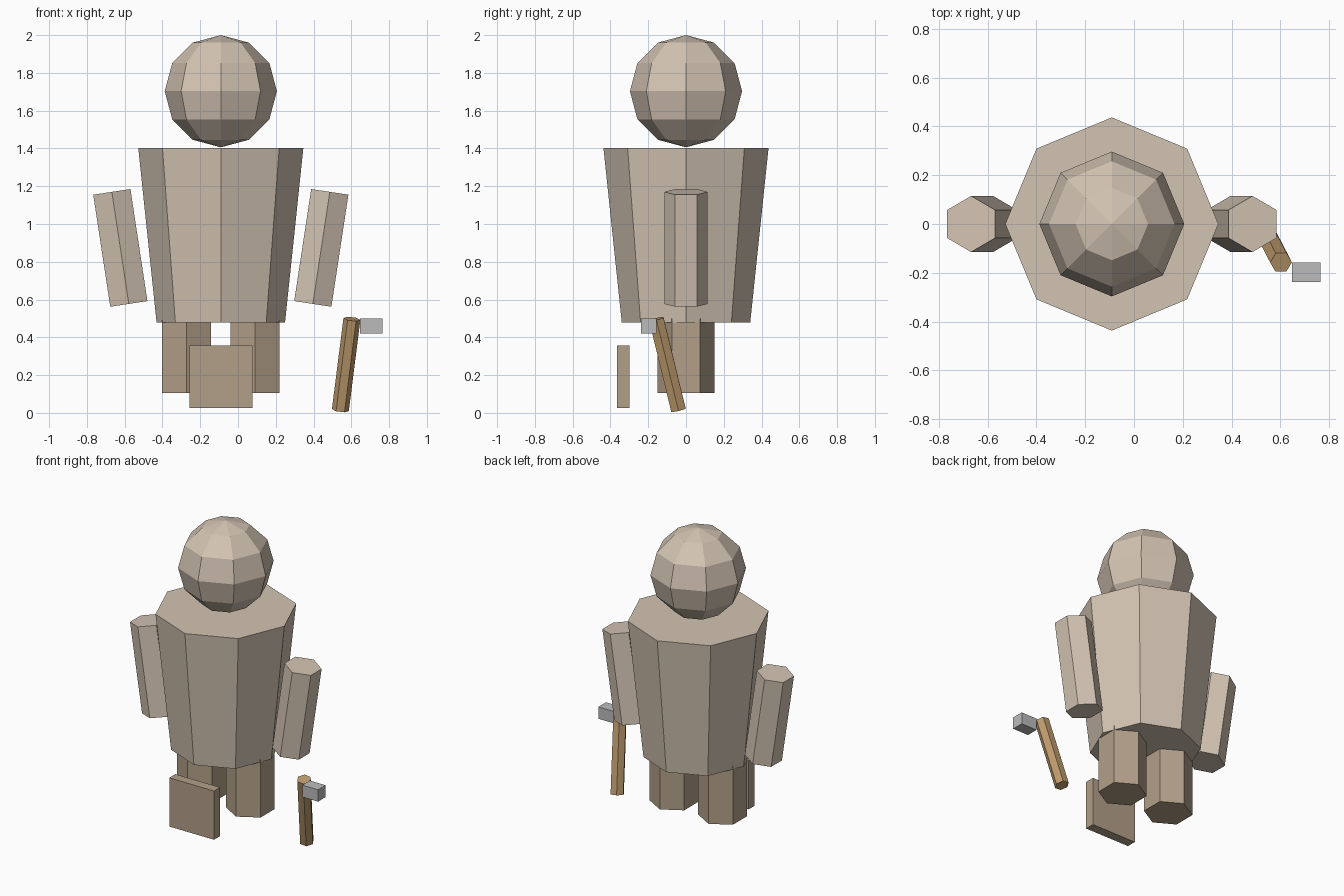
import bpy
import bmesh
import math
from mathutils import Vector, Matrix

cube = bpy.data.objects.get("Cube")
if cube:
    bpy.data.objects.remove(cube, do_unlink=True)

MID = -0.091  # x of the figure's own centre line


def material(name, r, g, b):
    mat = bpy.data.materials.new(name)
    mat.use_nodes = True
    mat.diffuse_color = (r, g, b, 1)
    bsdf = next(n for n in mat.node_tree.nodes if n.type == "BSDF_PRINCIPLED")
    bsdf.inputs["Base Color"].default_value = (r, g, b, 1)
    return mat


pale_stone = material("pale_stone", 0.65, 0.55, 0.45)
dark_stone = material("dark_stone", 0.45, 0.35, 0.25)
wood = material("wood", 0.5, 0.32, 0.15)
steel = material("steel", 0.5, 0.5, 0.5)


def finish(name, bm, mat):
    mesh = bpy.data.meshes.new(name)
    bm.to_mesh(mesh)
    bm.free()
    mesh.materials.append(mat)
    obj = bpy.data.objects.new(name, mesh)
    bpy.context.collection.objects.link(obj)
    return obj


def prism(name, mat, bottom, top, r_bottom, r_top, sides=6, turn=0):
    """Capped prism or tapered cone running from bottom to top."""
    a, b = Vector(bottom), Vector(top)
    tilt = Vector((0, 0, 1)).rotation_difference(b - a).to_matrix().to_4x4()
    place = Matrix.Translation((a + b) / 2) @ tilt @ Matrix.Rotation(turn, 4, "Z")
    bm = bmesh.new()
    bmesh.ops.create_cone(bm, cap_ends=True, segments=sides, radius1=r_bottom,
                          radius2=r_top, depth=(b - a).length, matrix=place)
    return finish(name, bm, mat)


def box(name, mat, low, high):
    a, b = Vector(low), Vector(high)
    bm = bmesh.new()
    bmesh.ops.create_cube(bm, size=1, matrix=Matrix.Translation((a + b) / 2)
                          @ Matrix.Diagonal((*(b - a), 1)))
    return finish(name, bm, mat)


# Head: faceted ball
bm = bmesh.new()
bmesh.ops.create_uvsphere(bm, u_segments=8, v_segments=6, radius=0.297,
                          matrix=Matrix.Translation((MID, 0, 1.703)))
finish("head", bm, pale_stone)

# Torso: eight-sided, wider at the shoulders
prism("torso", pale_stone, (MID, 0, 0.478), (MID, 0, 1.402), 0.34, 0.437, sides=8)

# Arms and legs, mirrored about the centre line
for side, s in (("left", 1), ("right", -1)):
    prism(side + "_arm", pale_stone, (MID + s * 0.487, 0, 0.577),
          (MID + s * 0.577, 0, 1.17), 0.115, 0.115)
    prism(side + "_leg", dark_stone, (MID + s * 0.182, 0, 0.105),
          (MID + s * 0.182, 0, 0.555), 0.15, 0.15)

# Loose plate standing in front of the legs
box("front_plate", dark_stone, (-0.258, -0.365, 0.027), (0.076, -0.3, 0.356))

# Hammer: leaning wooden handle and small steel head
prism("hammer_handle", wood, (0.542, -0.04, 0.015), (0.603, -0.157, 0.497),
      0.045, 0.045, turn=math.radians(30))
box("hammer_head", steel, (0.647, -0.238, 0.42), (0.765, -0.157, 0.5))
